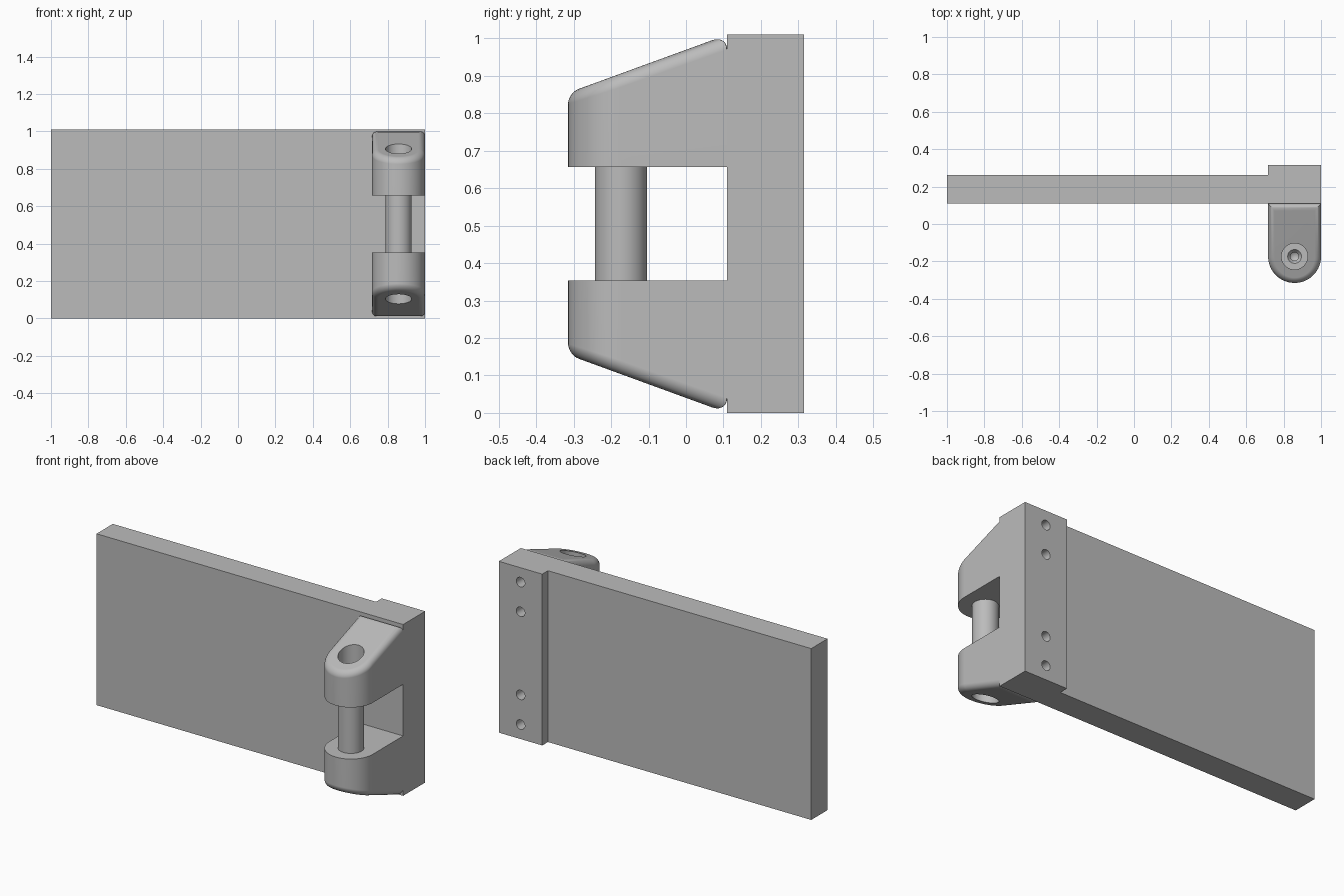
import bpy, bmesh
from math import cos, sin, pi, radians

if "Cube" in bpy.data.objects:
    bpy.data.objects.remove(bpy.data.objects["Cube"])

grey = bpy.data.materials.new("steel_grey")
grey.use_nodes = True
grey.diffuse_color = (0.5, 0.5, 0.5, 1)
grey.node_tree.nodes["Principled BSDF"].inputs["Base Color"].default_value = (0.5, 0.5, 0.5, 1)

H = 1.01                 # total height
MID = H / 2
R = 0.1415               # lug nose radius
CX, CY = 1 - R, -0.1735  # pin axis
PIN_R = 0.07
FACE_Y = 0.11            # front face of plate and block


def add_object(name, bm):
    bmesh.ops.recalc_face_normals(bm, faces=bm.faces)
    mesh = bpy.data.meshes.new(name)
    bm.to_mesh(mesh)
    bm.free()
    mesh.materials.append(grey)
    ob = bpy.data.objects.new(name, mesh)
    bpy.context.collection.objects.link(ob)
    return ob


def select(ob):
    bpy.ops.object.select_all(action="DESELECT")
    ob.select_set(True)
    bpy.context.view_layer.objects.active = ob


def prism(outline, z0, top):
    """Extrude an outline upwards; top(y) gives the height of the upper face."""
    bm = bmesh.new()
    low = [bm.verts.new((x, y, z0)) for x, y in outline]
    high = [bm.verts.new((x, y, top(y))) for x, y in outline]
    bm.faces.new(low)
    cap = bm.faces.new(high)
    n = len(low)
    for i in range(n):
        j = (i + 1) % n
        bm.faces.new((low[i], low[j], high[j], high[i]))
    return bm, cap


def cylinder(name, radius, start, end, axis):
    """Cutter running from start to end along the y or z axis."""
    bpy.ops.mesh.primitive_cylinder_add(
        vertices=64, radius=radius, depth=abs(end[axis] - start[axis]),
        location=[(a + b) / 2 for a, b in zip(start, end)],
        rotation=(pi / 2 if axis == 1 else 0, 0, 0))
    ob = bpy.context.object
    ob.name = name
    ob.hide_render = True
    return ob


def cut(ob, cutter):
    mod = ob.modifiers.new("cut", "BOOLEAN")
    mod.operation = "DIFFERENCE"
    mod.solver = "EXACT"
    mod.object = cutter
    select(ob)
    bpy.ops.object.modifier_apply(modifier=mod.name)
    bpy.data.objects.remove(cutter)


def smooth(ob):
    select(ob)
    bpy.ops.object.shade_smooth_by_angle(angle=radians(30))
    mod = ob.modifiers.new("flat_faces", "WEIGHTED_NORMAL")
    mod.keep_sharp = True


# Plate and thicker mounting block in one piece, with screw holes in the back
left = 1 - 2 * R
outline = [(-1, FACE_Y), (1, FACE_Y), (1, 0.315), (left, 0.315), (left, 0.262), (-1, 0.262)]
bm, _ = prism(outline, 0, lambda y: H)
plate = add_object("plate_and_block", bm)
for side in (-1, 1):
    for offset in (0.245, 0.42):
        z = MID + side * offset
        cut(plate, cylinder("screw_cutter", 0.028, (CX, 0.2, z), (CX, 0.35, z), 1))
smooth(plate)


# Lugs with a round nose, sloping outer face, rolled edge and pin bore
def lug(name, flip):
    steps = 40
    nose = [(CX + R * cos(pi + pi * i / steps), CY + R * sin(pi + pi * i / steps))
            for i in range(steps + 1)]
    outline = [(left, FACE_Y)] + nose + [(1, FACE_Y)]
    bm, cap = prism(outline, 0.657, lambda y: H - (FACE_Y - y) * 0.365)
    bmesh.ops.recalc_face_normals(bm, faces=bm.faces)
    bmesh.ops.bevel(bm, geom=list(cap.edges), offset=0.049, offset_type="WIDTH",
                    segments=7, profile=0.5, affect="EDGES", clamp_overlap=False)
    if flip:
        for v in bm.verts:
            v.co.z = H - v.co.z
    ob = add_object(name, bm)
    cut(ob, cylinder("bore_cutter", PIN_R, (CX, CY, -0.1), (CX, CY, H + 0.1), 2))
    smooth(ob)


lug("upper_lug", False)
lug("lower_lug", True)

# Hinge pin turned from a half profile, with a centre-drilled hole in each end
half = [(0, 0.72), (0.022, 0.735), (0.022, 0.795), (0.037, 0.815), (PIN_R, 0.815)]
profile = half + [(r, H - z) for r, z in reversed(half)]
bm = bmesh.new()
verts = [bm.verts.new((CX + r, CY, z)) for r, z in profile]
edges = [bm.edges.new(pair) for pair in zip(verts, verts[1:])]
bmesh.ops.spin(bm, geom=verts + edges, cent=(CX, CY, 0), axis=(0, 0, 1),
               angle=2 * pi, steps=64)
bmesh.ops.remove_doubles(bm, verts=bm.verts, dist=0.0001)
smooth(add_object("hinge_pin", bm))
